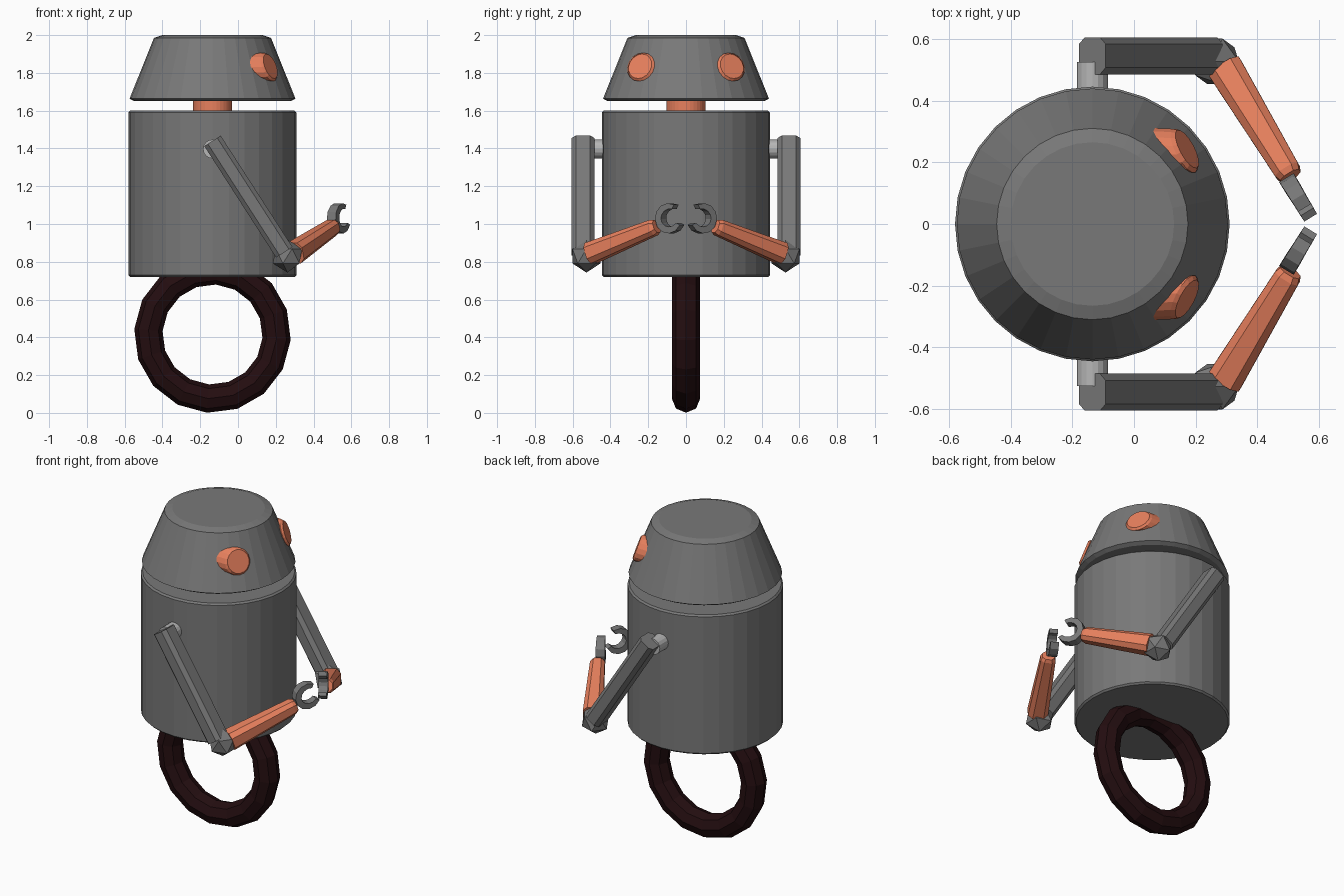
import bpy, bmesh, math
from mathutils import Vector, Matrix

if "Cube" in bpy.data.objects:
    bpy.data.objects.remove(bpy.data.objects["Cube"])

CX = -0.135  # body axis


def material(name, rgb):
    m = bpy.data.materials.new(name)
    m.diffuse_color = (*rgb, 1)
    m.use_nodes = True
    m.node_tree.nodes["Principled BSDF"].inputs["Base Color"].default_value = m.diffuse_color
    return m


GRAY = material("gray metal", (0.19, 0.19, 0.19))
LIGHT = material("light gray metal", (0.47, 0.47, 0.47))
ORANGE = material("orange paint", (0.80, 0.215, 0.11))
RUBBER = material("dark brown rubber", (0.017, 0.004, 0.005))


def finish(name, bm, mat, mirror=False):
    bmesh.ops.recalc_face_normals(bm, faces=bm.faces)
    me = bpy.data.meshes.new(name)
    bm.to_mesh(me)
    bm.free()
    me.materials.append(mat)
    ob = bpy.data.objects.new(name, me)
    bpy.context.collection.objects.link(ob)
    if mirror:
        mod = ob.modifiers.new("Mirror", 'MIRROR')
        mod.use_axis = (False, True, False)
        mod.use_mirror_merge = False
    return ob


def loft(name, rings, mat, mirror=False, loop=False):
    """Skin a list of point rings; cap the ends unless looped."""
    bm = bmesh.new()
    vs = [[bm.verts.new(p) for p in r] for r in rings]
    n = len(rings[0])
    pairs = list(zip(vs, vs[1:])) + ([(vs[-1], vs[0])] if loop else [])
    for a, b in pairs:
        for i in range(n):
            j = (i + 1) % n
            bm.faces.new((a[i], a[j], b[j], b[i]))
    if not loop:
        bm.faces.new(vs[0])
        bm.faces.new(vs[-1])
    return finish(name, bm, mat, mirror)


def circle(c, u, v, r, n):
    return [Vector(c) + r * (u * math.cos(t) + v * math.sin(t))
            for t in (2 * math.pi * i / n for i in range(n))]


X, Y, Z = Vector((1, 0, 0)), Vector((0, 1, 0)), Vector((0, 0, 1))


def lathe(name, profile, mat, n=32):
    return loft(name, [circle((CX, 0, z), X, Y, r, n) for r, z in profile], mat)


def chamfered(c, u, v, w, h, k):
    """Chamfered rectangle, w along u and h along v."""
    w, h = w / 2, h / 2
    pts = [(w, h - k), (w - k, h), (k - w, h), (-w, h - k),
           (-w, k - h), (k - w, -h), (w - k, -h), (w, k - h)]
    return [Vector(c) + u * a + v * b for a, b in pts]


# Body, neck and head
lathe("body", [(0.435, 0.72), (0.445, 0.73), (0.445, 1.59), (0.435, 1.60)], GRAY)
lathe("neck", [(0.103, 1.58), (0.103, 1.67)], ORANGE)
lathe("head", [(0.415, 1.65), (0.439, 1.664), (0.31, 1.985), (0.265, 2.0)], GRAY)

# Wheel
rings = []
for i in range(16):
    t = math.radians(22.5 * i - 4)
    out = X * math.cos(t) + Z * math.sin(t)
    c = Vector((CX, 0, 0.415)) + out * 0.34
    rings.append(circle(c, out, Y, 0.075, 8))
loft("wheel", rings, RUBBER, loop=True)

# Eyes
a, tilt = math.radians(28), math.radians(20)
nrm = Vector((math.cos(a) * math.cos(tilt), math.sin(a) * math.cos(tilt), math.sin(tilt)))
side = Z.cross(nrm).normalized()
up = nrm.cross(side)
face = Vector((0.172, 0.243, 1.835))
loft("eyes", [circle(face + Vector((-0.14, 0.0, 0)), side, up, 0.08, 16),
              circle(face - nrm * 0.012, side, up, 0.08, 16),
              circle(face, side, up, 0.069, 16)], ORANGE, mirror=True)

# Shoulder pegs
loft("shoulder_pegs", [circle((CX, y, 1.397), X, Z, 0.05, 16) for y in (0.40, 0.525)],
     LIGHT, mirror=True)

# Upper arms
top, elbow = Vector((CX, 0.545, 1.44)), Vector((0.245, 0.545, 0.85))
d = (elbow - top).normalized()
across = d.cross(Y)
loft("upper_arms", [chamfered(p, across, Y, 0.103, 0.12, 0.022) for p in (top, elbow)],
     GRAY, mirror=True)

# Elbows
bm = bmesh.new()
bmesh.ops.create_icosphere(bm, subdivisions=1, radius=0.087,
                           matrix=Matrix.Translation((0.262, 0.527, 0.83)))
finish("elbows", bm, GRAY, mirror=True)

# Forearms, slightly tapered
start, wrist = Vector((0.295, 0.505, 0.845)), Vector((0.507, 0.155, 0.988))
d = (wrist - start).normalized()
side = d.cross(Z).normalized()
up = side.cross(d)
loft("forearms", [chamfered(start, side, up, 0.115, 0.115, 0.026),
                  chamfered(wrist - d * 0.02, side, up, 0.085, 0.085, 0.02),
                  chamfered(wrist, side, up, 0.07, 0.07, 0.018)], ORANGE, mirror=True)

# Open claws: a C-shaped arc with its gap along the forearm
centre = Vector((0.535, 0.082, 1.03))
rings = []
for i in range(10):
    f = i / 9
    t = math.radians(45 + 270 * f)
    out = d * math.cos(t) + up * math.sin(t)
    inner = 0.043 + 0.012 * abs(2 * f - 1) ** 3
    half = 0.028 - 0.004 * abs(2 * f - 1)
    rings.append([centre + out * r + side * s for r, s in
                  ((inner, -half), (0.08, -half), (0.08, half), (inner, half))])
loft("claws", rings, GRAY, mirror=True)
